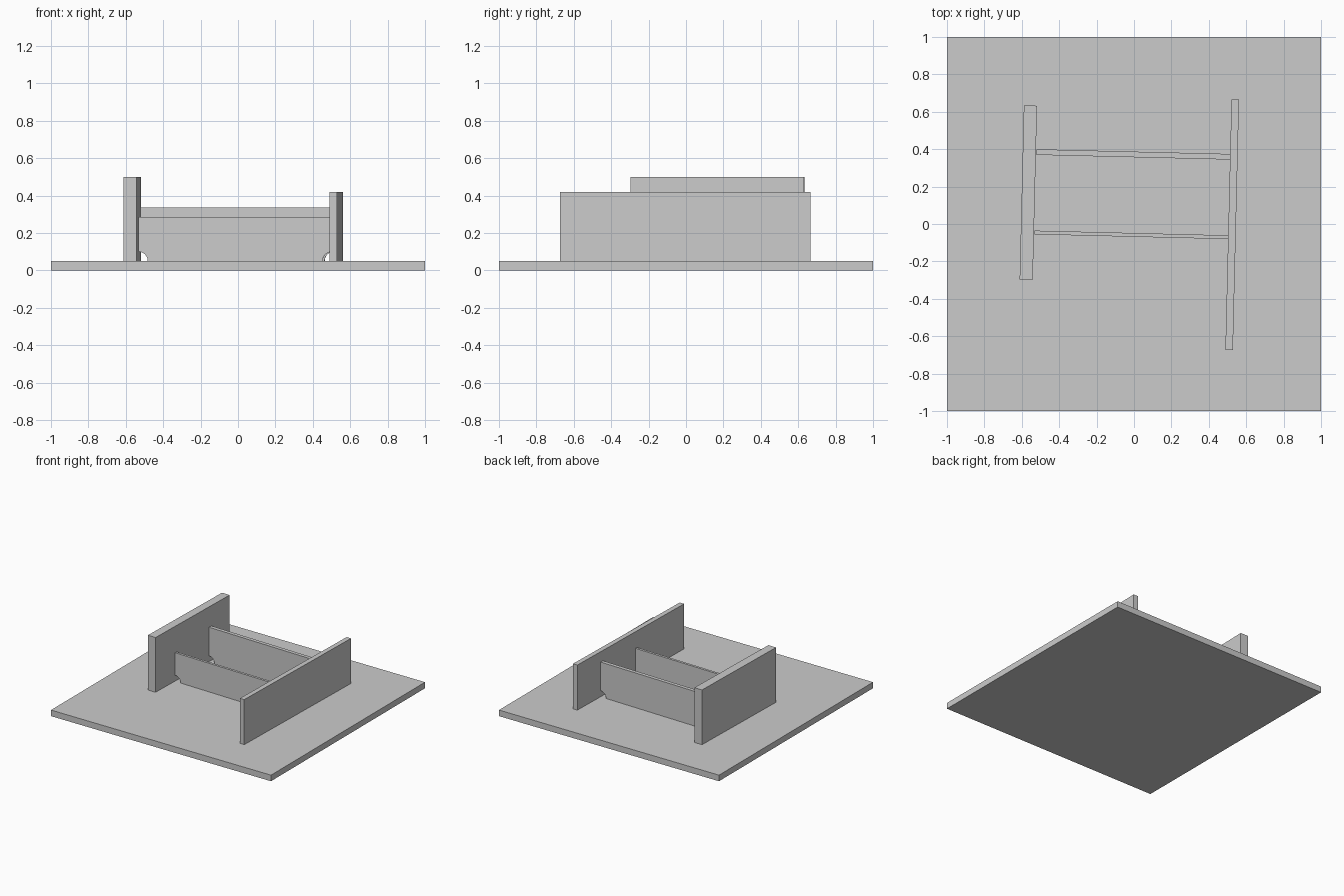
import bpy, bmesh
from math import sin, cos, pi, radians
from mathutils import Matrix

if "Cube" in bpy.data.objects:
    bpy.data.objects.remove(bpy.data.objects["Cube"], do_unlink=True)

grey = bpy.data.materials.new("plain grey")
grey.use_nodes = True
colour = (0.6, 0.6, 0.6, 1)
grey.diffuse_color = colour
grey.node_tree.nodes["Principled BSDF"].inputs["Base Color"].default_value = colour

BASE_TOP = 0.05
TILT = radians(-1.4)  # the whole frame is turned slightly on its base


def plate(name, outline, thickness, location, angle=0):
    """Extrude an upright x-z outline along y, centred on the location."""
    bm = bmesh.new()
    face = bm.faces.new([bm.verts.new((x, -thickness / 2, z)) for x, z in outline])
    new = bmesh.ops.extrude_face_region(bm, geom=[face])["geom"]
    bmesh.ops.translate(bm, vec=(0, thickness, 0),
                        verts=[v for v in new if isinstance(v, bmesh.types.BMVert)])
    bmesh.ops.recalc_face_normals(bm, faces=bm.faces)
    bm.transform(Matrix.Rotation(angle, 4, 'Z'))
    mesh = bpy.data.meshes.new(name)
    bm.to_mesh(mesh)
    bm.free()
    mesh.materials.append(grey)
    obj = bpy.data.objects.new(name, mesh)
    obj.location = location
    bpy.context.collection.objects.link(obj)
    return obj


def rectangle(width, height):
    w = width / 2
    return [(-w, 0), (w, 0), (w, height), (-w, height)]


def notched(width, height, radius=0.05, steps=12):
    """Rectangle with a quarter-round cutout at each lower corner."""
    w = width / 2
    arc = [(w - radius * cos(t), radius * sin(t))
           for t in (pi / 2 * i / steps for i in range(steps + 1))]
    left = [(-x, z) for x, z in reversed(arc)]
    return arc + [(w, height), (-w, height)] + left


# Ground slab
plate("base_slab", rectangle(2, BASE_TOP), 2, (0, 0, 0))

# Long side walls
plate("right_wall", rectangle(0.07, 0.45), 0.93, (-0.565, 0.168, BASE_TOP), TILT)
plate("left_wall", rectangle(0.04, 0.37), 1.34, (0.525, -0.004, BASE_TOP), TILT)

# Cross walls between them
plate("front_cross_wall", notched(1.035, 0.235), 0.02, (-0.015, -0.058, BASE_TOP), TILT)
plate("back_cross_wall", notched(1.035, 0.285), 0.03, (-0.004, 0.372, BASE_TOP), TILT)
